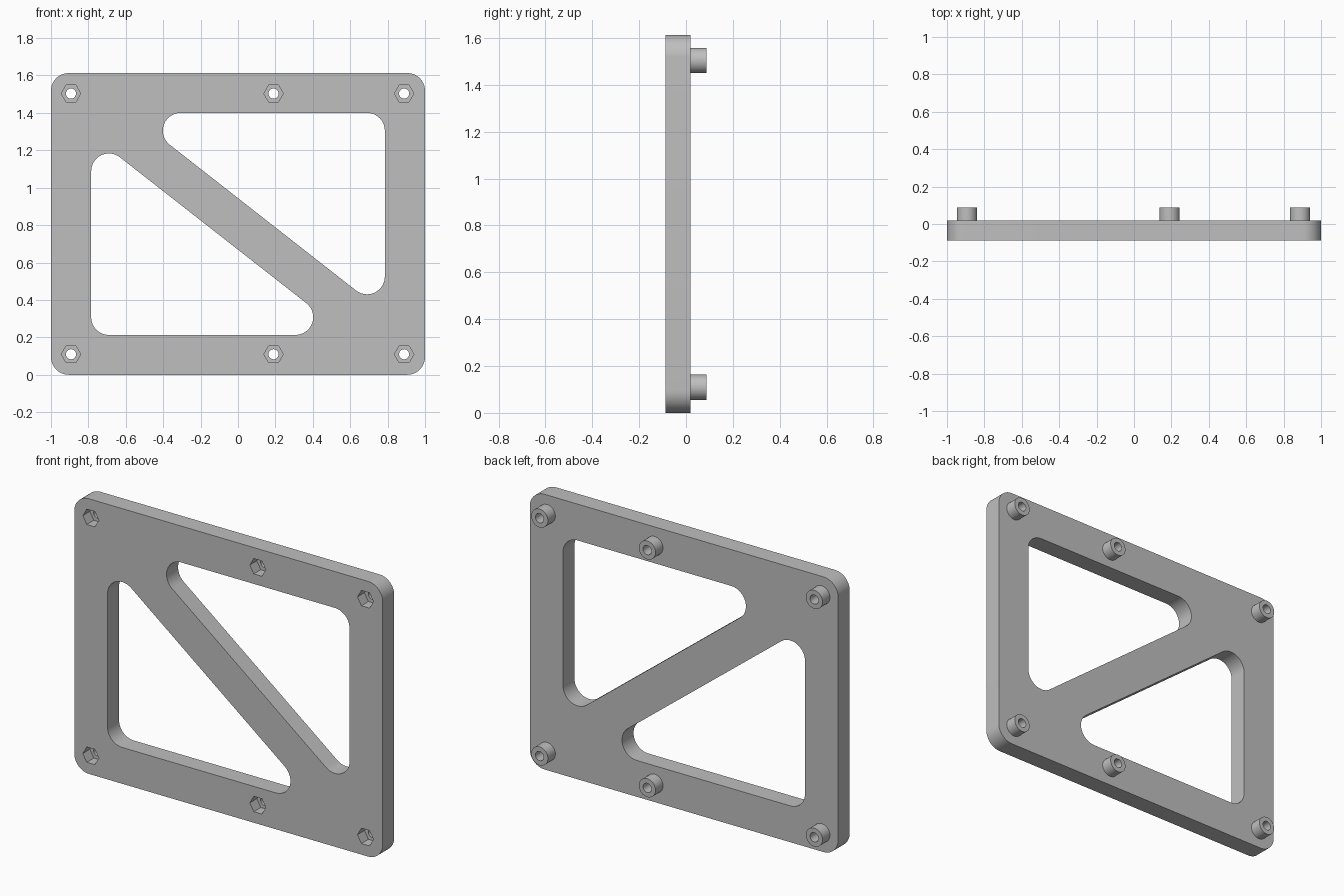
import bpy
import bmesh
import math

cube = bpy.data.objects.get("Cube")
if cube:
    bpy.data.objects.remove(cube, do_unlink=True)

# Main dimensions
HEIGHT = 1.613
MID = HEIGHT / 2
FRONT, BACK, BOSS_END = -0.088, 0.019, 0.088
CORNER = 0.095
screws = [(x, MID + s * 0.697) for x in (-0.893, 0.19, 0.888) for s in (-1, 1)]

grey = bpy.data.materials.new("plain_grey")
grey.use_nodes = True
colour = (0.52, 0.52, 0.52, 1)
grey.diffuse_color = colour
grey.node_tree.nodes["Principled BSDF"].inputs["Base Color"].default_value = colour


def rounded(centres, radius, steps=14):
    """Outline around counter-clockwise corner centres."""
    points = []
    n = len(centres)
    for i, (x, z) in enumerate(centres):
        px, pz = centres[i - 1]
        nx, nz = centres[(i + 1) % n]
        start = math.atan2(z - pz, x - px) - math.pi / 2
        turn = (math.atan2(nz - z, nx - x) - math.pi / 2 - start) % math.tau
        for k in range(steps + 1):
            a = start + turn * k / steps
            points.append((x + radius * math.cos(a), z + radius * math.sin(a)))
    return points


def polygon(centre, radius, sides):
    return [(centre[0] + radius * math.cos(math.tau * k / sides),
             centre[1] + radius * math.sin(math.tau * k / sides)) for k in range(sides)]


def prisms(name, outlines, y0, y1):
    """One object made of outlines extruded from y0 to y1."""
    bm = bmesh.new()
    for outline in outlines:
        face = bm.faces.new([bm.verts.new((x, y0, z)) for x, z in outline])
        ext = bmesh.ops.extrude_face_region(bm, geom=[face])["geom"]
        moved = [v for v in ext if isinstance(v, bmesh.types.BMVert)]
        bmesh.ops.translate(bm, verts=moved, vec=(0, y1 - y0, 0))
    bmesh.ops.recalc_face_normals(bm, faces=bm.faces)
    mesh = bpy.data.meshes.new(name)
    bm.to_mesh(mesh)
    bm.free()
    mesh.materials.append(grey)
    obj = bpy.data.objects.new(name, mesh)
    bpy.context.collection.objects.link(obj)
    return obj


# Plate with rounded corners
cx = 1 - CORNER
plate = prisms("bracket_plate", [rounded(
    [(-cx, CORNER), (cx, CORNER), (cx, HEIGHT - CORNER), (-cx, HEIGHT - CORNER)],
    CORNER)], FRONT, BACK)

# Two triangular windows, the second turned half round
upper = [(0.69, 1.305), (-0.307, 1.305), (0.69, 0.525)]
lower = [(-x, HEIGHT - z) for x, z in upper]
windows = prisms("window_cutter", [rounded(c, CORNER) for c in (upper, lower)],
                 FRONT - 0.1, BACK + 0.1)

# Screw bosses, through holes and hexagonal nut pockets
bosses = prisms("screw_bosses", [polygon(c, 0.054, 48) for c in screws],
                BACK - 0.02, BOSS_END)
holes = prisms("screw_hole_cutter", [polygon(c, 0.027, 32) for c in screws],
               FRONT - 0.1, BOSS_END + 0.1)
pockets = prisms("nut_pocket_cutter", [polygon(c, 0.052, 6) for c in screws],
                 FRONT - 0.1, FRONT + 0.065)

# Combine into one solid
helpers = [(windows, "DIFFERENCE"), (bosses, "UNION"),
           (holes, "DIFFERENCE"), (pockets, "DIFFERENCE")]
for helper, operation in helpers:
    helper.hide_render = True
    mod = plate.modifiers.new(helper.name, "BOOLEAN")
    mod.operation = operation
    mod.solver = "EXACT"
    mod.object = helper

bpy.ops.object.select_all(action="DESELECT")
plate.select_set(True)
bpy.context.view_layer.objects.active = plate
for name in [m.name for m in plate.modifiers]:
    bpy.ops.object.modifier_apply(modifier=name)
for helper, _ in helpers:
    bpy.data.objects.remove(helper, do_unlink=True)
bpy.ops.object.shade_smooth_by_angle(angle=math.radians(30))
